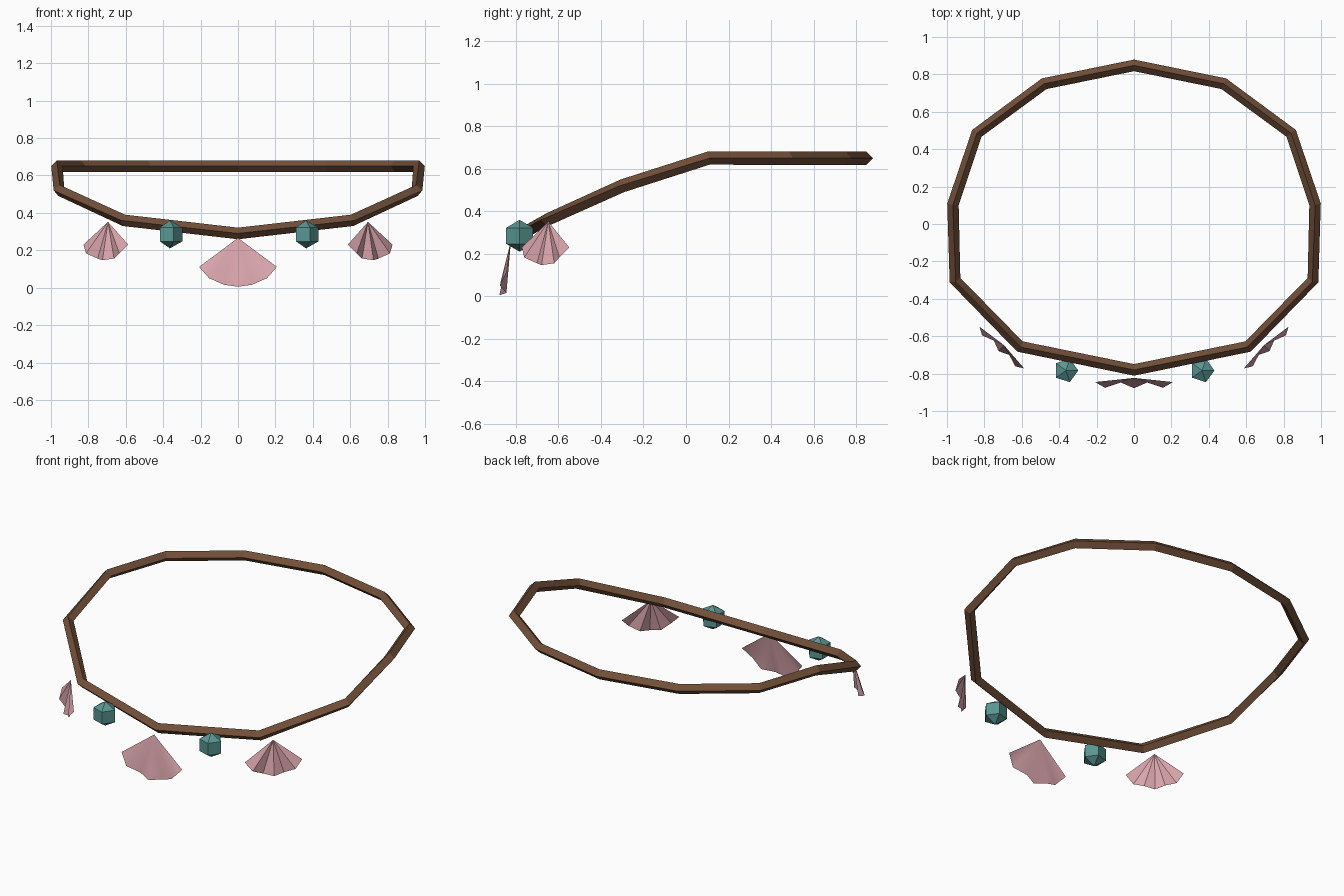
import bpy, bmesh, math
from mathutils import Vector

if "Cube" in bpy.data.objects:
    bpy.data.objects.remove(bpy.data.objects["Cube"])


def material(name, rgb):
    m = bpy.data.materials.new(name)
    m.diffuse_color = (*rgb, 1)
    m.use_nodes = True
    m.node_tree.nodes["Principled BSDF"].inputs["Base Color"].default_value = m.diffuse_color
    return m


BROWN = material("brown cord", (0.165, 0.078, 0.040))
TEAL = material("teal stone", (0.100, 0.305, 0.287))
PINK = material("pink shell", (0.72, 0.39, 0.43))


def make(name, verts, faces, mat, smooth=False, fix_normals=True):
    me = bpy.data.meshes.new(name)
    me.from_pydata([tuple(v) for v in verts], [], faces)
    if fix_normals:
        bm = bmesh.new()
        bm.from_mesh(me)
        bmesh.ops.recalc_face_normals(bm, faces=bm.faces)
        bm.to_mesh(me)
        bm.free()
    me.materials.append(mat)
    me.polygons.foreach_set("use_smooth", [smooth] * len(me.polygons))
    ob = bpy.data.objects.new(name, me)
    bpy.context.collection.objects.link(ob)
    return ob


# Cord: diamond section swept round a closed, mirrored path
half = [(0.48, 0.75, 0.65), (0.84, 0.485, 0.65), (0.968, 0.105, 0.65),
        (0.957, -0.30, 0.52), (0.61, -0.655, 0.36)]
path = [Vector((0, 0.848, 0.65))] + [Vector(p) for p in half] + [Vector((0, -0.78, 0.29))]
path += [Vector((-x, y, z)) for x, y, z in reversed(half)]
n = len(path)
verts, faces = [], []
for i, p in enumerate(path):
    a = (p - path[i - 1]).normalized()
    b = (path[(i + 1) % n] - p).normalized()
    t = (a + b).normalized()
    side = t.cross(Vector((0, 0, 1))).normalized()
    up = side.cross(t)
    for k in range(4):
        ang = k * math.pi / 2
        verts.append(p + 0.031 * (math.cos(ang) * side + math.sin(ang) * up))
    j = (i + 1) % n
    faces += [(4 * i + k, 4 * i + (k + 1) % 4, 4 * j + (k + 1) % 4, 4 * j + k) for k in range(4)]
make("cord", verts, faces, BROWN)

# Beads: five-sided prisms with pointed ends
for label, cx in (("left", -0.364), ("right", 0.364)):
    c = Vector((cx, -0.783, 0.285))
    verts = [c + Vector((0, 0, 0.075)), c - Vector((0, 0, 0.075))]
    for z in (0.0375, -0.0375):
        for k in range(5):
            ang = k * math.tau / 5
            verts.append(c + Vector((0.066 * math.cos(ang), 0.066 * math.sin(ang), z)))
    faces = []
    for k in range(5):
        m = (k + 1) % 5
        faces += [(0, 2 + k, 2 + m), (2 + k, 7 + k, 7 + m, 2 + m), (1, 7 + m, 7 + k)]
    make(label + "_bead", verts, faces, TEAL)


# Shells: pleated fans hanging from a point (across, forward, height)
rim = [(0.208, 0.022, -0.155), (0.155, 0.053, -0.215), (0.076, 0.022, -0.25)]
fan = [(-u, f, w) for u, f, w in rim] + [(0, 0.055, -0.261)] + rim[::-1]


def shell(name, apex, yaw, scale, smooth):
    apex = Vector(apex)
    across = Vector((math.cos(yaw), math.sin(yaw), 0))
    out = Vector((math.sin(yaw), -math.cos(yaw), 0))
    verts = [apex] + [apex + scale * (u * across + f * out + Vector((0, 0, w))) for u, f, w in fan]
    faces = [(0, k, k + 1) for k in range(1, len(fan))]
    make(name, verts, faces, PINK, smooth, False)


shell("centre_shell", (0, -0.823, 0.266), 0, 1.0, True)
shell("left_shell", (-0.695, -0.648, 0.352), -math.radians(43), 0.785, False)
shell("right_shell", (0.695, -0.648, 0.352), math.radians(43), 0.785, False)
